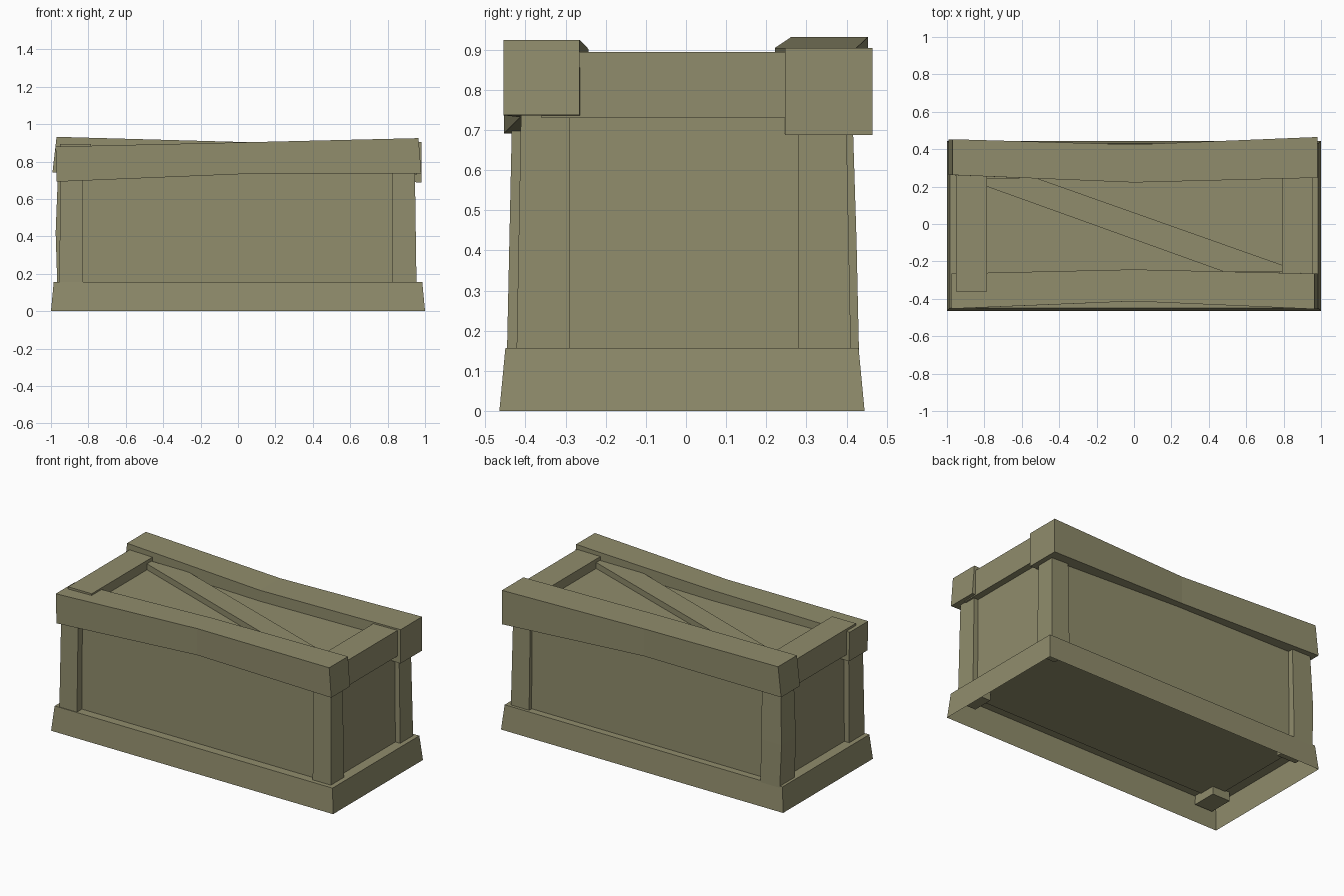
import bpy, bmesh

if "Cube" in bpy.data.objects:
    bpy.data.objects.remove(bpy.data.objects["Cube"])

wood = bpy.data.materials.new("olive wood")
wood.diffuse_color = (0.28, 0.265, 0.15, 1)
wood.use_nodes = True
wood.node_tree.nodes["Principled BSDF"].inputs["Base Color"].default_value = wood.diffuse_color


def loft(name, rings, cap_start=True, cap_end=True):
    """Join four-cornered sections into one solid."""
    bm = bmesh.new()
    vs = [[bm.verts.new(p) for p in r] for r in rings]
    for a, b in zip(vs, vs[1:]):
        for i in range(4):
            j = (i + 1) % 4
            bm.faces.new((a[i], a[j], b[j], b[i]))
    if cap_start:
        bm.faces.new(vs[0][::-1])
    if cap_end:
        bm.faces.new(vs[-1])
    # orient outward, judged from the faces' offset to the centre
    mid = sum((v.co for v in bm.verts), bm.verts[:][0].co * 0) / len(bm.verts)
    bm.normal_update()
    if sum((f.calc_center_median() - mid).dot(f.normal) for f in bm.faces) < 0:
        bmesh.ops.reverse_faces(bm, faces=bm.faces[:])
    me = bpy.data.meshes.new(name)
    bm.to_mesh(me)
    bm.free()
    me.materials.append(wood)
    ob = bpy.data.objects.new(name, me)
    bpy.context.collection.objects.link(ob)
    return ob


def flat(x0, x1, y0, y1, z):
    return [(x0, y0, z), (x1, y0, z), (x1, y1, z), (x0, y1, z)]


def cross(xb, xt, y0, y1, z0, z1):
    """Section across a long beam; bottom and top may lean in x."""
    return [(xb, y0, z0), (xb, y1, z0), (xt, y1, z1), (xt, y0, z1)]


# Plinth: tapered, hollow underneath
loft("plinth", [flat(-1, 1, -0.465, 0.445, 0),
                flat(-0.985, 0.985, -0.45, 0.43, 0.157)], cap_start=False)

# Crate body, closed at the bottom, and lid surface
loft("body", [flat(-0.92, 0.92, -0.395, 0.385, 0.15),
              flat(-0.915, 0.915, -0.39, 0.38, 0.835)])

# Corner posts, slightly uneven
loft("front_right_post", [flat(0.825, 0.955, -0.423, -0.29, 0.10),
                          flat(0.825, 0.945, -0.41, -0.29, 0.80)])
loft("front_left_post", [flat(-0.955, -0.83, -0.447, -0.29, 0.10),
                         flat(-0.95, -0.83, -0.432, -0.29, 0.80)])
loft("back_right_post", [flat(0.825, 0.955, 0.28, 0.412, 0.10),
                         flat(0.825, 0.945, 0.28, 0.398, 0.80)])
loft("back_left_post", [flat(-0.965, -0.83, 0.28, 0.432, 0.10),
                        flat(-0.975, -0.83, 0.28, 0.425, 0.42),
                        flat(-0.96, -0.83, 0.28, 0.413, 0.80)])

# Long lid beams, bent in the middle
loft("front_lid_beam", [cross(-0.97, -0.975, -0.453, -0.265, 0.692, 0.88),
                        cross(0, 0, -0.413, -0.243, 0.732, 0.902),
                        cross(0.98, 0.965, -0.455, -0.265, 0.737, 0.925)])
loft("back_lid_beam", [cross(-0.992, -0.97, 0.262, 0.453, 0.742, 0.932),
                       cross(0, 0, 0.222, 0.425, 0.73, 0.905),
                       cross(0.98, 0.98, 0.247, 0.465, 0.688, 0.905)])

# Short lid beams at the ends
for name, x0, x1 in (("left_lid_beam", -0.952, -0.785),
                     ("right_lid_beam", 0.79, 0.958)):
    loft(name, [flat(x0, x1, -0.36, 0.36, 0.73),
                flat(x0, x1, -0.36, 0.36, 0.895)])

# Diagonal brace across the lid
diag = [(-0.80, 0.205), (0.48, -0.255), (0.80, -0.255),
        (0.80, -0.222), (-0.52, 0.245), (-0.80, 0.245)]
bm = bmesh.new()
face = bm.faces.new([bm.verts.new((x, y, 0.82)) for x, y in diag])
top = bmesh.ops.extrude_face_region(bm, geom=[face])["geom"]
for v in top:
    if isinstance(v, bmesh.types.BMVert):
        v.co.z = 0.873
bmesh.ops.recalc_face_normals(bm, faces=bm.faces[:])
me = bpy.data.meshes.new("diagonal_brace")
bm.to_mesh(me)
bm.free()
me.materials.append(wood)
bpy.context.collection.objects.link(bpy.data.objects.new("diagonal_brace", me))
